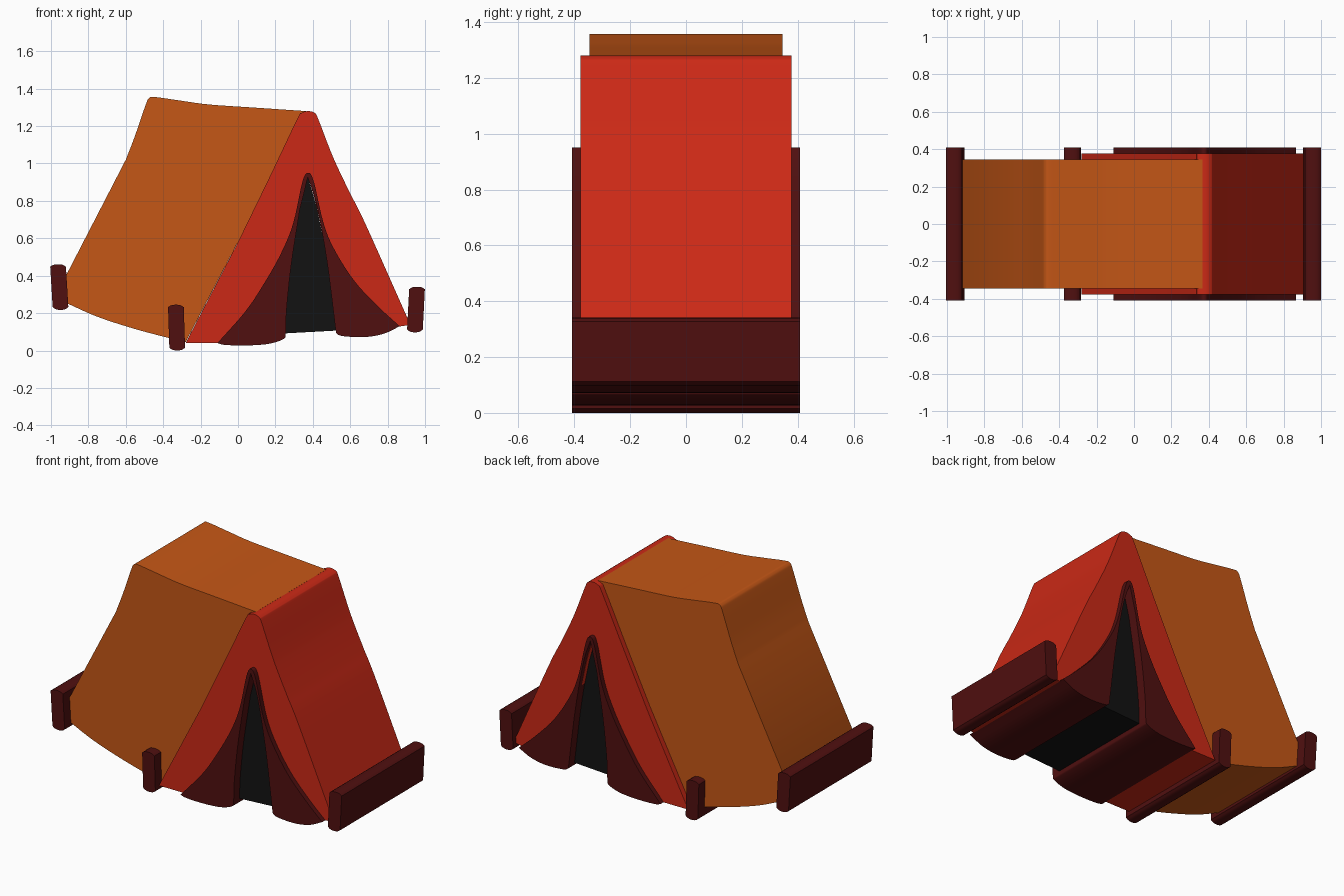
import bpy, bmesh, math
from mathutils import Vector

if "Cube" in bpy.data.objects:
    bpy.data.objects.remove(bpy.data.objects["Cube"])


def material(name, rgb):
    m = bpy.data.materials.new(name)
    m.diffuse_color = (*rgb, 1)
    m.use_nodes = True
    m.node_tree.nodes["Principled BSDF"].inputs["Base Color"].default_value = m.diffuse_color
    return m


ORANGE = material("orange_canvas", (0.56, 0.095, 0.008))
RED = material("red_canvas", (0.60, 0.022, 0.008))
MAROON = material("maroon_trim", (0.08, 0.005, 0.005))
BLACK = material("dark_opening", (0.006, 0.006, 0.006))


def spline(pts, steps=5):
    """Smooth curve through the points, without its last point."""
    p = [Vector(q) for q in pts]
    if len(p) == 2:
        return [p[0]]
    p = [2 * p[0] - p[1]] + p + [2 * p[-1] - p[-2]]
    out = []
    for a, b, c, d in zip(p, p[1:], p[2:], p[3:]):
        for i in range(steps):
            t = i / steps
            out.append(0.5 * (2 * b + (c - a) * t + (2 * a - 5 * b + 4 * c - d) * t * t
                              + (3 * b - a - 3 * c + d) * t ** 3))
    return out


def slab(name, runs, half, mat):
    """Extrude a closed x-z outline along y; each run is a smooth stretch between corners."""
    outline = []
    for i, run in enumerate(runs):
        outline += spline(run + [runs[(i + 1) % len(runs)][0]])
    bm = bmesh.new()
    face = bm.faces.new([bm.verts.new((p.x, -half, p.y)) for p in outline])
    ext = bmesh.ops.extrude_face_region(bm, geom=[face], use_keep_orig=True)
    new = [v for v in ext["geom"] if isinstance(v, bmesh.types.BMVert)]
    bmesh.ops.translate(bm, verts=new, vec=(0, 2 * half, 0))
    bmesh.ops.recalc_face_normals(bm, faces=bm.faces)
    me = bpy.data.meshes.new(name)
    bm.to_mesh(me)
    bm.free()
    me.materials.append(mat)
    ob = bpy.data.objects.new(name, me)
    bpy.context.collection.objects.link(ob)
    bpy.ops.object.select_all(action='DESELECT')
    ob.select_set(True)
    bpy.context.view_layer.objects.active = ob
    bpy.ops.object.shade_smooth_by_angle(angle=math.radians(30))
    return ob


# Orange side canvas
slab("side_canvas", [
    [(-0.92, 0.255)],
    [(-0.92, 0.40)],
    [(-0.60, 1.02), (-0.55, 1.15), (-0.495, 1.31), (-0.475, 1.35), (-0.44, 1.355),
     (-0.30, 1.335), (-0.15, 1.315), (0.10, 1.298)],
    [(0.365, 1.28)],
    [(-0.28, 0.045), (-0.35, 0.062), (-0.55, 0.115), (-0.75, 0.18)],
], 0.345, ORANGE)

# Red front panel, notched where the doorway is
slab("front_panel", [
    [(-0.28, 0.04)],
    [(0.0, 0.58), (0.17, 0.93), (0.315, 1.235), (0.34, 1.27), (0.375, 1.28),
     (0.41, 1.27), (0.43, 1.235), (0.51, 1.03), (0.60, 0.84), (0.68, 0.68)],
    [(0.91, 0.165)],
    [(0.905, 0.135)],
    [(0.86, 0.128)],
    [(0.55, 0.10)],
    [(0.48, 0.48), (0.42, 0.77)],
    [(0.373, 0.93)],
    [(0.325, 0.73), (0.27, 0.44)],
    [(0.22, 0.06)],
    [(-0.11, 0.04)],
], 0.378, RED)

# Dark doorway
slab("door_opening", [
    [(0.22, 0.09)],
    [(0.27, 0.44), (0.325, 0.73)],
    [(0.373, 0.93)],
    [(0.42, 0.77), (0.48, 0.48)],
    [(0.55, 0.108)],
], 0.35, BLACK)

# Pulled-back door flaps
slab("door_flaps", [
    [(-0.11, 0.04), (0.04, 0.21), (0.14, 0.36), (0.23, 0.52), (0.295, 0.68),
     (0.345, 0.905), (0.375, 0.95), (0.405, 0.905), (0.455, 0.69), (0.51, 0.55),
     (0.62, 0.375), (0.75, 0.235)],
    [(0.865, 0.13), (0.78, 0.09), (0.68, 0.072), (0.57, 0.076), (0.53, 0.088)],
    [(0.522, 0.11), (0.475, 0.48), (0.42, 0.78)],
    [(0.373, 0.925)],
    [(0.33, 0.75), (0.285, 0.46), (0.26, 0.22), (0.255, 0.09), (0.24, 0.06),
     (0.16, 0.035), (0.04, 0.027), (-0.07, 0.03)],
], 0.408, MAROON)

# Ground pegs: top centre, bottom centre
for name, (tx, tz), (bx, bz) in (
        ("back_left_peg", (-0.962, 0.448), (-0.949, 0.232)),
        ("front_left_peg", (-0.332, 0.232), (-0.325, 0.015)),
        ("right_peg", (0.957, 0.328), (0.946, 0.112))):
    w = 0.042
    slab(name, [
        [(bx - w, bz)],
        [(tx - w, tz), (tx - w * 0.6, tz + 0.010), (tx, tz + 0.013), (tx + w * 0.6, tz + 0.010)],
        [(tx + w, tz)],
        [(bx + w, bz), (bx + w * 0.6, bz - 0.011), (bx, bz - 0.015), (bx - w * 0.6, bz - 0.011)],
    ], 0.408, MAROON)
